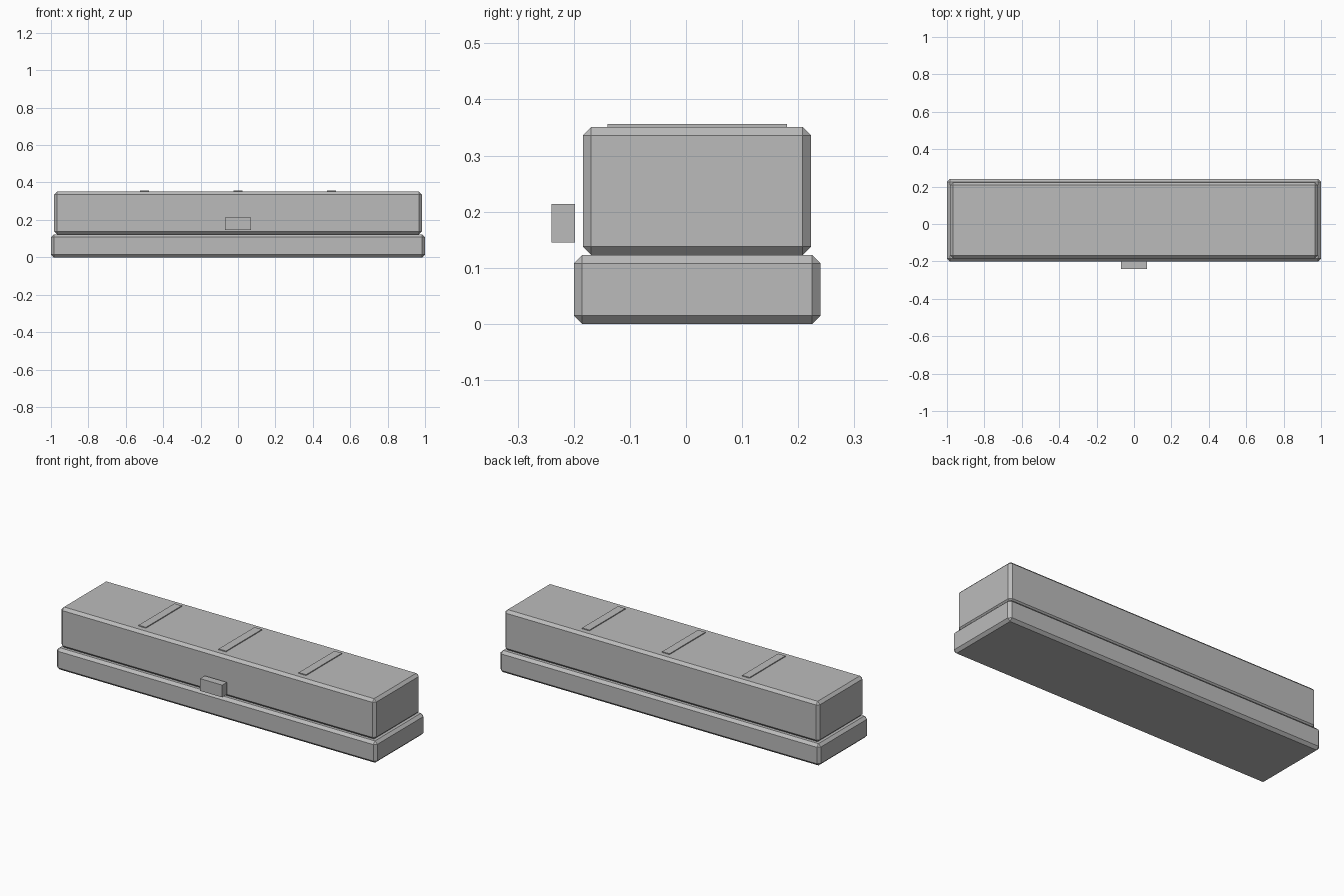
import bpy

if "Cube" in bpy.data.objects:
    bpy.data.objects.remove(bpy.data.objects["Cube"])

grey = bpy.data.materials.new("plain_grey")
grey.diffuse_color = (0.5, 0.5, 0.5, 1)
grey.use_nodes = True
grey.node_tree.nodes["Principled BSDF"].inputs["Base Color"].default_value = grey.diffuse_color


def box(name, lo, hi, bevel=0.0):
    """Axis-aligned box between two corners, with optional chamfered edges."""
    centre = [(a + b) / 2 for a, b in zip(lo, hi)]
    bpy.ops.mesh.primitive_cube_add(size=1, location=centre)
    obj = bpy.context.object
    obj.name = name
    obj.scale = [b - a for a, b in zip(lo, hi)]
    bpy.ops.object.transform_apply(location=False, rotation=False, scale=True)
    obj.data.materials.append(grey)
    if bevel:
        mod = obj.modifiers.new("chamfer", 'BEVEL')
        mod.width = bevel
        mod.segments = 1
    return obj


# Wide lower tray and the taller case resting on it
box("base", (-1, -0.2, 0), (1, 0.24, 0.123), 0.015)
box("case", (-0.983, -0.184, 0.123), (0.983, 0.223, 0.351), 0.015)

# Front latch, standing just clear of the case
box("latch", (-0.069, -0.24, 0.145), (0.069, -0.198, 0.214))

# Three thin strips across the lid
for i, x in enumerate((-0.5, 0, 0.5)):
    box(f"lid_strip_{i + 1}", (x - 0.023, -0.14, 0.347), (x + 0.023, 0.18, 0.356))
